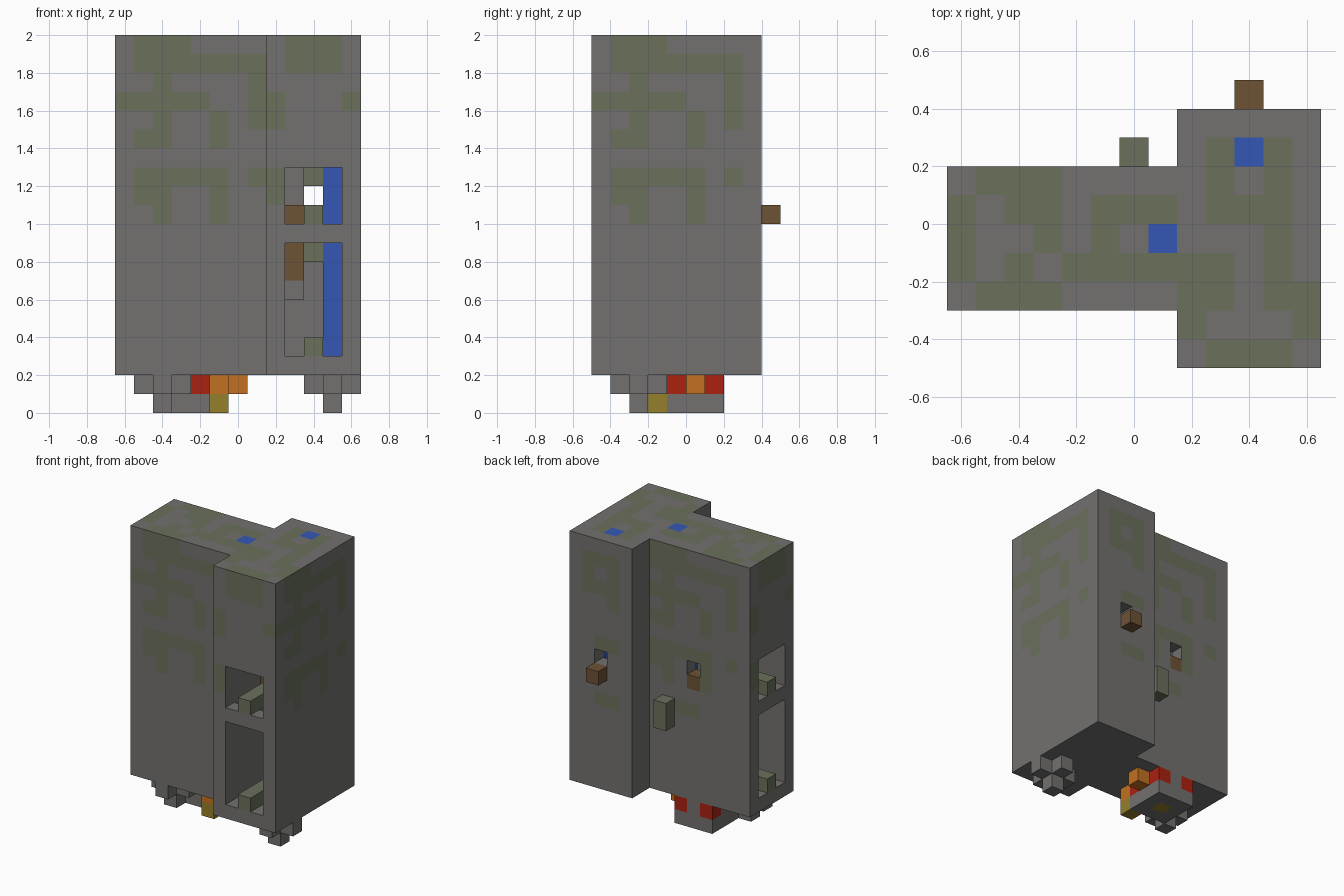
import bpy, bmesh
from mathutils import Vector

cube = bpy.data.objects.get("Cube")
if cube:
    bpy.data.objects.remove(cube, do_unlink=True)

CELL = 0.1
ORIGIN = Vector((-0.65, -0.5, 0))


def material(name, rgb):
    m = bpy.data.materials.new(name)
    m.use_nodes = True
    m.diffuse_color = (*rgb, 1)
    m.node_tree.nodes["Principled BSDF"].inputs["Base Color"].default_value = (*rgb, 1)
    return m


MATS = {
    "gray": material("stone gray", (0.17, 0.165, 0.16)),
    "green": material("moss green", (0.145, 0.16, 0.105)),
    "brown": material("wood brown", (0.155, 0.085, 0.036)),
    "blue": material("bright blue", (0.036, 0.095, 0.47)),
    "red": material("fire red", (0.41, 0.015, 0.005)),
    "orange": material("fire orange", (0.54, 0.165, 0.016)),
    "yellow": material("dark yellow", (0.3, 0.21, 0.025)),
}
SLOTS = list(MATS)
DIRS = [Vector(d) for d in ((1, 0, 0), (-1, 0, 0), (0, 1, 0), (0, -1, 0), (0, 0, 1), (0, 0, -1))]


def blocks(name, cells, colour):
    """Skin a set of unit cells; colour is a name or a rule (cell, direction) -> name."""
    bm = bmesh.new()
    verts = {}

    def vert(p):
        key = tuple(round(c) for c in p)
        if key not in verts:
            verts[key] = bm.verts.new(ORIGIN + Vector(key) * CELL)
        return verts[key]

    for cell in sorted(cells):
        centre = Vector(cell) + Vector((0.5, 0.5, 0.5))
        for n in DIRS:
            if tuple(int(c) for c in Vector(cell) + n) in cells:
                continue
            a = Vector((n.y, n.z, n.x))
            b = n.cross(a)
            corners = [centre + (n + a * s + b * t) / 2
                       for s, t in ((-1, -1), (1, -1), (1, 1), (-1, 1))]
            face = bm.faces.new([vert(p) for p in corners])
            face.material_index = SLOTS.index(colour if isinstance(colour, str) else colour(cell, n))
    mesh = bpy.data.meshes.new(name)
    bm.to_mesh(mesh)
    bm.free()
    for m in MATS.values():
        mesh.materials.append(m)
    obj = bpy.data.objects.new(name, mesh)
    bpy.context.scene.collection.objects.link(obj)
    return obj


# Two identical wings at right angles: side offset and depth to grid cell
WINGS = {
    "front": lambda side, depth, k: (10 + side, depth, k),
    "side": lambda side, depth, k: (depth, 4 - side, k),
}


def box(place, sides, depths, heights):
    return {place(s, d, k) for s in range(*sides) for d in range(*depths) for k in range(*heights)}


def grid(i, j, k):
    return (i, j, k)


# Moss patterns, top row first
SIDE = [".###.....", ".#######.", "..#....#.", "#####..#.", "..#..#.#.",
        ".##..#...", ".........", ".#####.#.", ".##..#...", "..#..#..."]
SIDE_BACK = SIDE + ["", "...##...."]
FRONT = [".###.", ".###.", ".....", "#...#", "#....", "", "", "#....", "#...."]
BACK = ["", ".###.", ".#.#.", ".###.", ".#...", "", "", ".##..", "", "", "", ".##.."]
TOP = ["", ".........###.", ".###.....#.#.", "#.##.###.###.", "#..#.#.....#.",
       "#.#.######.#.", ".###....##.##", "........#...#", ".........###."]


def mossy(pattern, row, col):
    return row < len(pattern) and 0 <= col < len(pattern[row]) and pattern[row][col] == "#"


def body_colour(cell, n):
    i, j, k = cell
    row = 19 - k
    if n.z > 0 and row == 0:
        if cell in (WINGS["front"](0, 7, k), WINGS["side"](0, 7, k)):
            return "blue"
        green = mossy(TOP, 8 - j, i)
    elif n.y < 0 and j == 0:
        green = mossy(FRONT, row, i - 8)
    elif n.y < 0 and j == 2 and i < 8:
        green = mossy(SIDE, row, i)
    elif n.x > 0 and i == 12:
        green = mossy(SIDE, row, j)
    elif n.x < 0 and i == 0:
        green = mossy(FRONT, row, 6 - j)
    elif n.y > 0 and j == 6 and i < 8:
        green = mossy(SIDE_BACK, row, 8 - i)
    elif n.y > 0 and j == 8:
        green = mossy(BACK, row, i - 8)
    else:
        green = False
    return "green" if green else "gray"


# Hollow body with windows and small rear and side holes
body = set()
openings = set()
for place in WINGS.values():
    body |= box(place, (-2, 3), (0, 9), (2, 20)) - box(place, (-1, 2), (1, 8), (3, 19))
    openings |= box(place, (-1, 2), (0, 1), (3, 9)) | box(place, (-1, 2), (0, 1), (10, 13))
    openings |= {place(0, 8, 11), place(-2, 4, 11), place(-2, 4, 10)}
blocks("body_shell", body - openings, body_colour)

# Fittings of each wing
for name, place in WINGS.items():
    blocks(name + "_rear_peg", {place(0, 9, 10)}, "brown")
    blocks(name + "_wall_peg", {place(-2, 4, 10)}, "brown")
    blocks(name + "_upper_bar", box(place, (0, 1), (0, 3), (10, 11)), "green")
    blocks(name + "_lower_bar", box(place, (0, 1), (0, 3), (3, 4)), "green")
    blocks(name + "_blue_column", box(place, (1, 2), (7, 8), (3, 19)), "blue")
    blocks(name + "_inner_blocks", {place(0, 7, 8), place(0, 7, 12)}, "green")
    blocks(name + "_inner_post", {place(-1, 6, k) for k in (6, 11, 12)}, "gray")
    blocks(name + "_inner_arm", {place(-1, 6, k) for k in (7, 8)}, "brown")
    # Cross-shaped foot with a single cell below
    foot = box(place, (0, 3), (2, 3), (1, 2)) | box(place, (1, 2), (1, 4), (1, 2))
    blocks(name + "_foot", foot | {place(1, 2, 0)}, "gray")

blocks("side_block", box(grid, (6, 7), (7, 8), (7, 9)), "green")


# Burner under the side wing
def burner_colour(cell, n):
    i, j, k = cell
    if n.z < 0:
        return "yellow" if (i, j) == (4, 5) else "gray"
    corner = i in (3, 5) and j in (4, 6) and (i, j) != (3, 4)
    if k == 1 and (corner or (n.y < 0 and i == 4)):
        return "red"
    return "gray"


blocks("burner", box(grid, (3, 6), (4, 7), (0, 2)), burner_colour)
blocks("burner_side_flame", {(6, 5, 1)}, "orange")
blocks("burner_front_flame", {(5, 3, 0), (5, 3, 1)},
       lambda cell, n: "orange" if cell[2] else "yellow")
